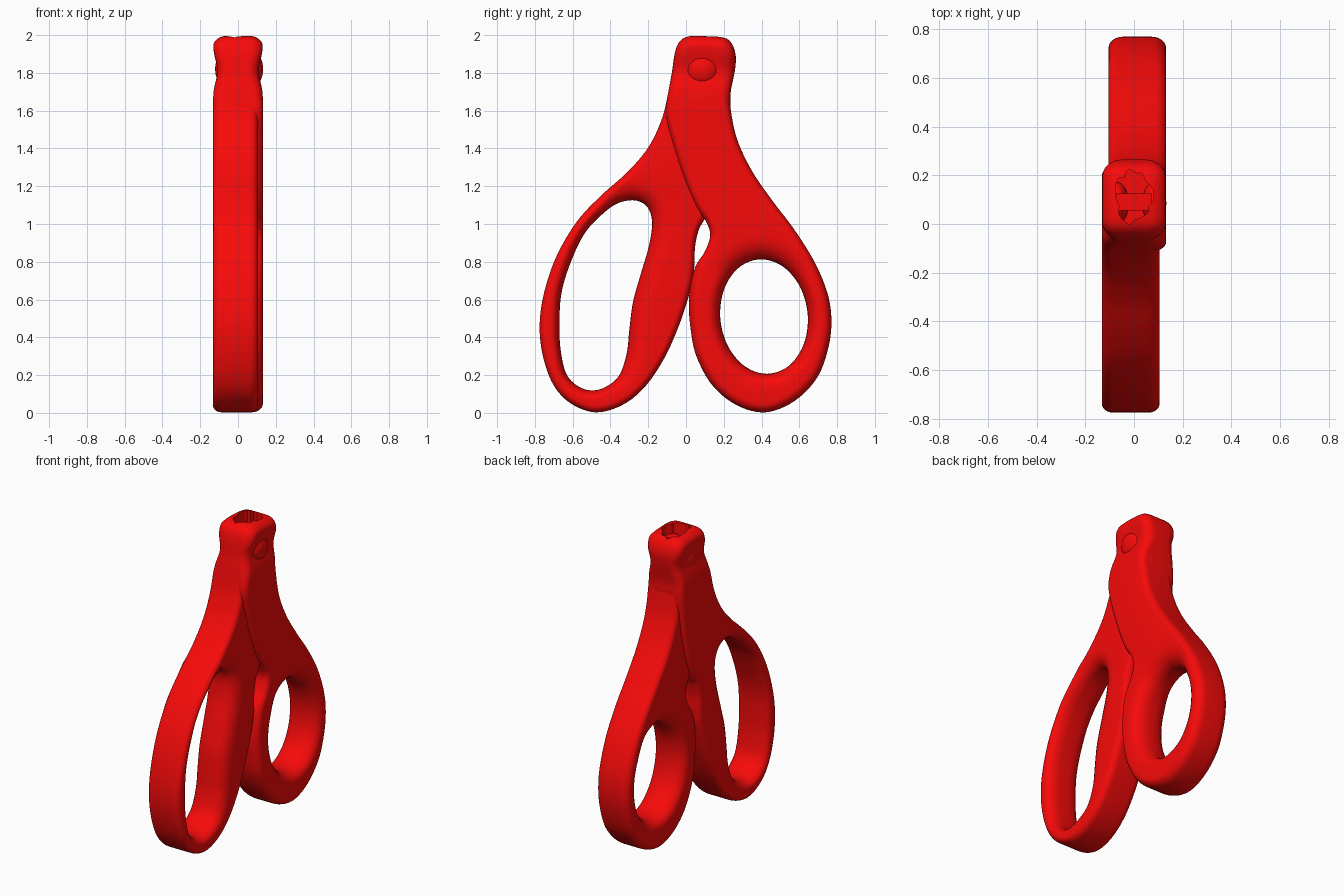
import bpy, bmesh, math, random
from mathutils import Vector
from mathutils.geometry import delaunay_2d_cdt

if "Cube" in bpy.data.objects:
    bpy.data.objects.remove(bpy.data.objects["Cube"])

random.seed(4)
red = bpy.data.materials.new("red_plastic")
red.diffuse_color = (0.94, 0.003, 0.003, 1)
red.use_nodes = True
red.node_tree.nodes["Principled BSDF"].inputs["Base Color"].default_value = red.diffuse_color


def smooth_loop(pts, n=6):
    """Closed Catmull-Rom curve through (y, z) points."""
    out, c = [], len(pts)
    for i in range(c):
        a, b, d, e = (Vector(pts[(i + k) % c]) for k in (-1, 0, 1, 2))
        for s in range(n):
            t = s / n
            out.append(0.5 * (2 * b + (d - a) * t + (2 * a - 5 * b + 4 * d - e) * t * t
                              + (3 * b - a - 3 * d + e) * t ** 3))
    return out


def inward_normals(loop, hole):
    """Unit directions pointing into the material, slightly smoothed."""
    c = len(loop)
    area = sum(loop[i - 1].cross(loop[i]) for i in range(c))
    sign = (1 if area > 0 else -1) * (-1 if hole else 1)
    ns = []
    for i in range(c):
        t = loop[(i + 1) % c] - loop[i - 1]
        ns.append(Vector((-t.y, t.x)).normalized() * sign)
    for _ in range(3):
        ns = [(ns[i - 1] + 2 * ns[i] + ns[(i + 1) % c]).normalized() for i in range(c)]
    return ns


def inside(p, rings):
    """Even-odd test of a (y, z) point against several rings."""
    odd = False
    for r in rings:
        for i in range(len(r)):
            a, b = r[i - 1], r[i]
            if (a.y > p.y) != (b.y > p.y) and p.x < a.x + (p.y - a.y) * (b.x - a.x) / (b.y - a.y):
                odd = not odd
    return odd


def fill_cap(bm, rings):
    """Triangulate the flat face between an outer ring and its holes."""
    verts = [v for r in rings for v in r]
    flat = [[Vector((v.co.y, v.co.z)) for v in r] for r in rings]
    edges, base = [], 0
    for r in rings:
        edges += [(base + i, base + (i + 1) % len(r)) for i in range(len(r))]
        base += len(r)
    co, _, tris, orig, _, _ = delaunay_2d_cdt([p for r in flat for p in r], edges, [], 0, 1e-6)
    x = verts[0].co.x
    out = [verts[o[0]] if o else bm.verts.new((x, c.x, c.y)) for c, o in zip(co, orig)]
    for t in tris:
        if inside(sum((co[i] for i in t), Vector((0, 0))) / 3, flat):
            bm.faces.new([out[i] for i in t])


def finish(ob):
    ob.data.materials.clear()
    ob.data.materials.append(red)
    bpy.ops.object.select_all(action='DESELECT')
    ob.select_set(True)
    bpy.context.view_layer.objects.active = ob
    bpy.ops.object.shade_smooth_by_angle(angle=math.radians(40))


def plate(name, loops, x0, x1, steps=6):
    """Thick plate; loops = [(points, is_hole, in-plane radius fn, edge depth fn)]."""
    bm = bmesh.new()
    caps = ([], [])
    prof = [(1 - math.cos(a), 1 - math.sin(a))
            for a in (k / steps * math.pi / 2 for k in range(steps + 1))]
    layers = [(i, x0, d) for i, d in reversed(prof)] + [(i, x1, -d) for i, d in prof]
    for pts, hole, radius, depth in loops:
        loop = smooth_loop(pts)
        nrm = inward_normals(loop, hole)
        rings = []
        for inset, x, d in layers:
            ring = []
            for p, n in zip(loop, nrm):
                q = p + n * inset * radius(p.x, p.y)
                ring.append(bm.verts.new((x + d * depth(p.x, p.y), q.x, q.y)))
            rings.append(ring)
        c = len(loop)
        for r, s in zip(rings, rings[1:]):
            for i in range(c):
                j = (i + 1) % c
                bm.faces.new((r[i], r[j], s[j], s[i]))
        caps[0].append(rings[0])
        caps[1].append(rings[-1])
    for cap in caps:
        fill_cap(bm, cap)
    # extra cuts across the neck, then pinch it around the rivet
    for k in range(16):
        bmesh.ops.bisect_plane(bm, geom=bm.verts[:] + bm.edges[:] + bm.faces[:],
                               plane_co=(0, 0, 1.64 + 0.02 * k), plane_no=(0, 0, 1))
    for v in bm.verts:
        v.co.x *= 1 - 0.18 * math.exp(-((v.co.z - 1.81) / 0.075) ** 2)
    bmesh.ops.recalc_face_normals(bm, faces=bm.faces[:])
    me = bpy.data.meshes.new(name)
    bm.to_mesh(me)
    bm.free()
    ob = bpy.data.objects.new(name, me)
    bpy.context.collection.objects.link(ob)
    return ob


def ramp(v, a, b):
    t = min(1, max(0, (v - a) / (b - a)))
    return t * t * (3 - 2 * t)


# outlines in (y, z)
neck_left = [(-.03, 1.97), (-.058, 1.91), (-.075, 1.8), (-.097, 1.68)]
neck_right = [(.235, 1.62), (.237, 1.7), (.26, 1.82), (.262, 1.9), (.235, 1.965),
              (.18, 1.99), (.03, 1.995)]
long_outline = neck_left + [
    (-.13, 1.55), (-.2, 1.405), (-.31, 1.275), (-.45, 1.15), (-.58, 1.01), (-.69, .82),
    (-.755, .62), (-.775, .45), (-.755, .29), (-.7, .145), (-.61, .05), (-.48, .003),
    (-.34, .04), (-.22, .135), (-.12, .28), (-.05, .43), (0, .57), (.035, .7), (.045, .79),
    (.048, .88), (.068, .97), (.1, 1.03), (.15, 1.15), (.195, 1.32), (.225, 1.5)] + neck_right
long_hole = [
    (-.67, .47), (-.66, .63), (-.615, .785), (-.54, .945), (-.445, 1.05), (-.36, 1.11),
    (-.27, 1.125), (-.205, 1.09), (-.18, 1.01), (-.195, .89), (-.235, .75), (-.28, .59),
    (-.3, .44), (-.315, .31), (-.36, .19), (-.455, .125), (-.55, .13), (-.63, .2), (-.663, .33)]
round_outline = neck_left + [
    (-.108, 1.6), (-.097, 1.52), (-.06, 1.39), (-.01, 1.24), (.055, 1.09), (.105, 1.015),
    (.128, .94), (.1, .855), (.055, .785), (.028, .7), (.015, .58), (.025, .44), (.055, .3),
    (.14, .145), (.27, .04), (.42, .003), (.57, .06), (.69, .18), (.75, .33), (.77, .48),
    (.75, .63), (.68, .8), (.57, .975), (.46, 1.12), (.35, 1.28), (.27, 1.45)] + neck_right
round_hole = [(.413 + .232 * math.cos(a) - .015 * math.sin(a), .51 + .303 * math.sin(a))
              for a in (k * math.pi / 6 for k in range(12))]


def edge(y, z):
    return .035 + .02 * ramp(z, 1.6, 1.8)


def edge_depth(y, z):
    return .045 + .03 * ramp(z, 1.65, 1.85)


# the two handles, overlapping at the neck so each one forms one face of it
handles = [
    plate("long_handle", [(long_outline, False, edge, edge_depth),
                          (long_hole, True, lambda y, z: .045 + .06 * ramp(y, -.45, -.25),
                           lambda y, z: .085)], -.132, .105),
    plate("round_handle", [(round_outline, False, lambda y, z: edge(y, z) + .012 * ramp(-z, -.9, -.6),
                            lambda y, z: edge_depth(y, z) + .015 * ramp(-z, -.9, -.6)),
                           (round_hole, True, lambda y, z: .068 + .06 * ramp(z, .65, .8),
                            lambda y, z: .1)], -.105, .132)]

# ragged socket in the top of the neck
bpy.ops.mesh.primitive_cylinder_add(vertices=28, radius=1, depth=.34, location=(0, .115, 1.93))
cutter = bpy.context.object
cutter.name = "socket_cutter"
cutter.hide_render = True
jag = [random.uniform(.8, 1.08) for _ in range(28)]
for i, v in enumerate(cutter.data.vertices):
    v.co.x *= .078 * jag[i // 2]
    v.co.y *= .115 * jag[i // 2]
for ob in handles:
    m = ob.modifiers.new("socket", 'BOOLEAN')
    m.operation, m.object, m.solver = 'DIFFERENCE', cutter, 'EXACT'
    bpy.context.view_layer.objects.active = ob
    bpy.ops.object.modifier_apply(modifier=m.name)
    finish(ob)
bpy.data.objects.remove(cutter)

# broken stub inside the socket
bpy.ops.mesh.primitive_cube_add(size=1, location=(0, .09, 1.84))
stub = bpy.context.object
stub.name = "blade_stub"
stub.scale = (.15, .07, .18)
finish(stub)

# rivet button on each side
for side, x in (("right", .083), ("left", -.071)):
    bpy.ops.mesh.primitive_uv_sphere_add(segments=32, ring_count=16, radius=1,
                                         location=(x, .085, 1.82))
    rivet = bpy.context.object
    rivet.name = "rivet_" + side
    rivet.scale = (.05, .088, .088)
    finish(rivet)
